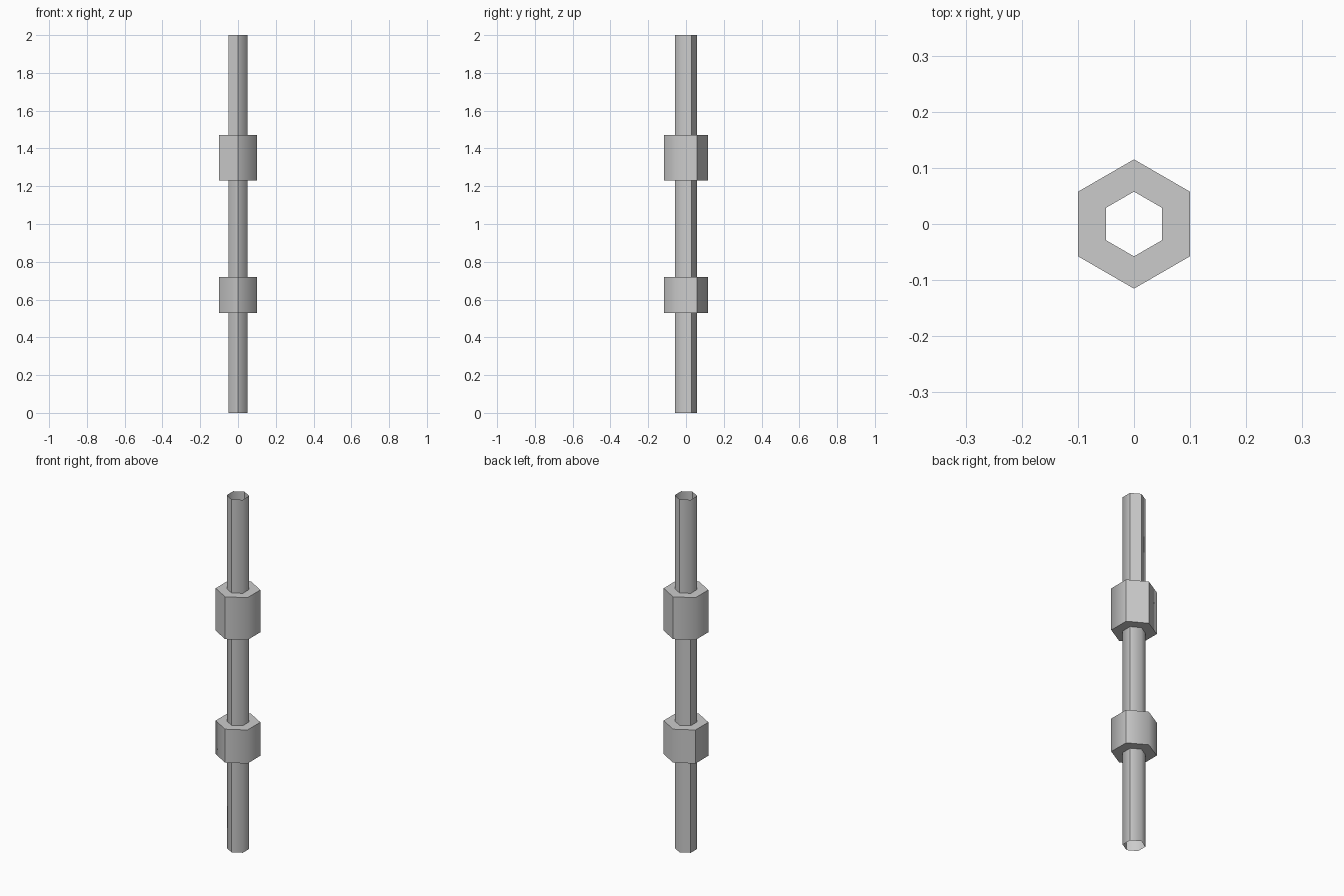
import bpy
import bmesh
from math import cos, sin, radians

cube = bpy.data.objects.get("Cube")
if cube:
    bpy.data.objects.remove(cube, do_unlink=True)

ROD_R, COLLAR_R = 0.0577, 0.1152

steel = bpy.data.materials.new("plain_grey")
steel.use_nodes = True
grey = (0.6, 0.6, 0.6, 1)
steel.diffuse_color = grey
steel.node_tree.nodes["Principled BSDF"].inputs["Base Color"].default_value = grey

# Corner numbers (60 degrees apart, starting at 30) that stay crisp
UPPER_CREASES = (0, 1, 3, 4)
LOWER_CREASES = (0, 2, 4)


def hex_shell(name, profile, creases):
    """Sweep (radius, height) points round six corners into an open skin."""
    bm = bmesh.new()
    rings = []
    for r, z in profile:
        angles = [radians(30 + 60 * i) for i in range(6)]
        rings.append([bm.verts.new((r * cos(a), r * sin(a), z)) for a in angles])
    for low, high in zip(rings, rings[1:]):
        for i in range(6):
            j = (i + 1) % 6
            bm.faces.new((low[i], low[j], high[j], high[i])).smooth = True
    # Every rim is crisp; upright corners only where listed
    for edge in bm.edges:
        edge.smooth = False
    for low, high in zip(rings, rings[1:]):
        for i in range(6):
            upright = bm.edges.get((low[i], high[i]))
            upright.smooth = i not in creases or low[i].co.z == high[i].co.z
    mesh = bpy.data.meshes.new(name)
    bm.to_mesh(mesh)
    bm.free()
    mesh.materials.append(steel)
    obj = bpy.data.objects.new(name, mesh)
    bpy.context.collection.objects.link(obj)
    return obj


def collar(name, bottom, top, creases):
    """Hexagonal sleeve with flat ring-shaped ends around the tube."""
    profile = [(ROD_R, bottom), (COLLAR_R, bottom), (COLLAR_R, top), (ROD_R, top)]
    return hex_shell(name, profile, creases)


# Hollow tube, open at both ends
hex_shell("lower_tube", [(ROD_R, 0), (ROD_R, 1.23)], LOWER_CREASES)
hex_shell("upper_tube", [(ROD_R, 1.23), (ROD_R, 2)], UPPER_CREASES)

# Two sleeves around the tube
collar("lower_collar", 0.53, 0.72, LOWER_CREASES)
collar("upper_collar", 1.23, 1.47, UPPER_CREASES)
